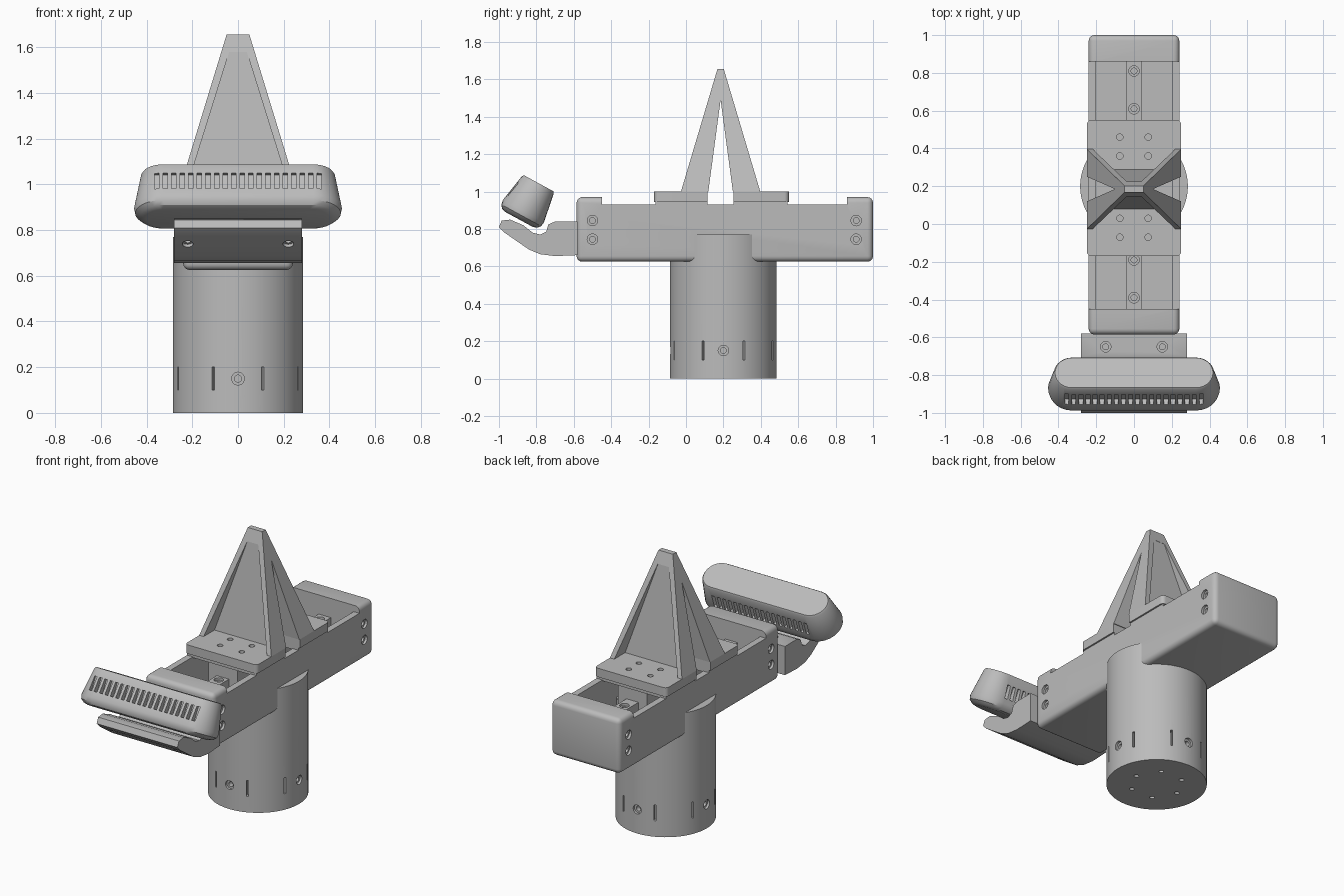
import bpy, bmesh, math
from mathutils import Matrix, Vector

old = bpy.data.objects.get("Cube")
if old:
    bpy.data.objects.remove(old)

grey = bpy.data.materials.new("plain grey")
grey.use_nodes = True
grey.diffuse_color = (0.5, 0.5, 0.5, 1)
grey.node_tree.nodes["Principled BSDF"].inputs["Base Color"].default_value = (0.5, 0.5, 0.5, 1)


# Helpers
def finish(bm, name, matrix=None):
    if matrix:
        bm.transform(matrix)
    bmesh.ops.recalc_face_normals(bm, faces=bm.faces)
    mesh = bpy.data.meshes.new(name)
    bm.to_mesh(mesh)
    bm.free()
    obj = bpy.data.objects.new(name, mesh)
    bpy.context.collection.objects.link(obj)
    mesh.materials.append(grey)
    return obj


def box(bm, lo, hi, matrix=Matrix()):
    lo, hi = Vector(lo), Vector(hi)
    m = matrix @ Matrix.Translation((lo + hi) / 2) @ Matrix.Diagonal((*(hi - lo), 1))
    return bmesh.ops.create_cube(bm, size=1, matrix=m)["verts"]


def cyl(bm, pos, axis, r, depth, seg=20):
    turn = Vector(axis).to_track_quat("Z", "Y").to_matrix().to_4x4()
    bmesh.ops.create_cone(bm, cap_ends=True, segments=seg, radius1=r, radius2=r,
                          depth=depth, matrix=Matrix.Translation(pos) @ turn)


def loft(bm, rings):
    rows = [[bm.verts.new(p) for p in ring] for ring in rings]
    n = len(rows[0])
    for a, b in zip(rows, rows[1:]):
        for i in range(n):
            bm.faces.new((a[i], a[(i + 1) % n], b[(i + 1) % n], b[i]))
    bm.faces.new(rows[0])
    bm.faces.new(rows[-1])


def rect(x, y0, y1, z):
    return [(-x, y0, z), (x, y0, z), (x, y1, z), (-x, y1, z)]


def cut(target, bm):
    cutter = finish(bm, "cutter")
    mod = target.modifiers.new("cut", "BOOLEAN")
    mod.operation, mod.solver, mod.object = "DIFFERENCE", "EXACT", cutter
    bpy.context.view_layer.objects.active = target
    bpy.ops.object.modifier_apply(modifier=mod.name)
    bpy.data.objects.remove(cutter)


def screw_holes(target, spots, r=0.028, depth=0.03):
    # wide counterbore, then a narrow deeper bore
    for radius, d in ((r, depth), (r * 0.55, depth * 3)):
        bm = bmesh.new()
        for pos, axis in spots:
            cyl(bm, pos, axis, radius, d)
        cut(target, bm)


# Column with slots, side screws and base holes
CY = 0.2
bm = bmesh.new()
cyl(bm, (0, CY, 0.385), (0, 0, 1), 0.285, 0.77, 96)
column = finish(bm, "column")
bm = bmesh.new()
for i in range(8):
    spin = Matrix.Translation((0, CY, 0)) @ Matrix.Rotation(math.pi * (i + 0.5) / 4, 4, "Z")
    box(bm, (0.26, -0.006, 0.1), (0.32, 0.006, 0.2), spin)
for i in range(6):
    a = math.pi * i / 3
    cyl(bm, (0.15 * math.cos(a), CY + 0.15 * math.sin(a), 0), (0, 0, 1), 0.014, 0.06, 12)
cut(column, bm)
dirs = [(1, 0), (-1, 0), (0, 1), (0, -1)]
screw_holes(column, [((0.285 * x, CY + 0.285 * y, 0.15), (x, y, 0)) for x, y in dirs])

# Long body with raised rounded ends and an open tray
bm = bmesh.new()
box(bm, (-0.24, -0.585, 0.625), (0.24, 1.0, 0.97))
bmesh.ops.bevel(bm, geom=bm.edges[:], offset=0.03, segments=4, profile=0.5, affect="EDGES")
body = finish(bm, "body")
bm = bmesh.new()
box(bm, (-0.4, -0.45, 0.93), (0.4, 0.86, 1.2))
cut(body, bm)
bm = bmesh.new()
box(bm, (-0.2, -0.45, 0.72), (0.2, 0.86, 1.1))
cut(body, bm)
screw_holes(body, [((0.24 * s, y, z), (s, 0, 0))
                   for s in (-1, 1) for y in (-0.5, 0.91) for z in (0.745, 0.845)])

# Centre rail and the block under the mount
bm = bmesh.new()
box(bm, (-0.042, -0.46, 0.71), (0.042, 0.87, 0.85))
rail = finish(bm, "rail")
screw_holes(rail, [((0, y, 0.85), (0, 0, 1)) for y in (-0.39, -0.19, 0.61, 0.81)])
for name, y0, y1 in (("front_block", -0.15, 0.11), ("rear_block", 0.26, 0.53)):
    bm = bmesh.new()
    box(bm, (-0.1, y0, 0.71), (0.1, y1, 0.94))
    finish(bm, name)

# Mount plate, split in the middle, with eight holes
bm = bmesh.new()
box(bm, (-0.25, -0.17, 0.945), (0.25, 0.55, 1.0))
corners = [e for e in bm.edges if abs(e.verts[0].co.z - e.verts[1].co.z) > 0.01]
bmesh.ops.bevel(bm, geom=corners, offset=0.025, segments=5, profile=0.5, affect="EDGES")
plate = finish(bm, "mount_plate")
bm = bmesh.new()
box(bm, (-0.24, -0.162, 0.925), (0.24, 0.542, 0.945))
plate_base = finish(bm, "mount_plate_base")
for part in (plate, plate_base):
    bm = bmesh.new()
    box(bm, (-0.5, 0.115, 0.8), (0.5, 0.255, 1.2))
    cut(part, bm)
bm = bmesh.new()
for x in (-0.075, 0.075):
    for y in (-0.07, 0.03, 0.36, 0.46):
        cyl(bm, (x, y, 1.0), (0, 0, 1), 0.017, 0.06)
cut(plate, bm)

# Tower: tapered block, opened through the sides, pocketed front and back
MID = 0.185
bm = bmesh.new()
loft(bm, [rect(0.25, MID - 0.212, MID + 0.212, 1.0), rect(0.05, MID - 0.017, MID + 0.017, 1.655)])
tower = finish(bm, "tower")
bm = bmesh.new()
loft(bm, [[(x, MID - 0.075, 0.93), (x, MID + 0.075, 0.93), (x, MID, 1.49)] for x in (-0.5, 0.5)])
cut(tower, bm)
for s in (-1, 1):
    bm = bmesh.new()
    loft(bm, [rect(0.235, MID + s * 0.11, MID + s * 0.5, 0.95),
              rect(0.038, MID + s * 0.038, MID + s * 0.5, 1.58)])
    cut(tower, bm)

# Curved bracket at the front
side = [(-0.58, 0.84), (-0.70, 0.84), (-0.735, 0.825), (-0.748, 0.785), (-0.78, 0.77),
        (-0.82, 0.78), (-0.87, 0.82), (-0.94, 0.85), (-0.985, 0.845), (-1.0, 0.81),
        (-0.97, 0.78), (-0.84, 0.69), (-0.78, 0.665), (-0.70, 0.655), (-0.58, 0.66)]
bm = bmesh.new()
loft(bm, [[(x, y, z) for y, z in side] for x in (-0.28, 0.28)])
bracket = finish(bm, "bracket")
screw_holes(bracket, [((x, -0.65, 0.84), (0, 0, 1)) for x in (-0.15, 0.15)])
screw_holes(bracket, [((x, -0.91, 0.74), (0, 0.6, 0.8)) for x in (-0.22, 0.22)], 0.024)

# Tilted sensor bar: stacked rounded outlines with vents
tilt = Matrix.Translation((0, -0.893, 0.851)) @ Matrix.Rotation(math.radians(-28.6), 4, "X")


def pill(length, half, z, n=14):
    pts = []
    for s in (1, -1):
        for i in range(n + 1):
            a = math.pi * (i / n - 0.5)
            pts.append((s * (length - half + half * math.cos(a)), s * half * math.sin(a), z))
    return pts


bm = bmesh.new()
loft(bm, [pill(*p) for p in ((0.40, 0.085, 0), (0.43, 0.108, 0.008), (0.45, 0.121, 0.025),
                             (0.455, 0.125, 0.05), (0.425, 0.097, 0.21), (0.418, 0.09, 0.22))])
bar = finish(bm, "sensor_bar", tilt)
bm = bmesh.new()
for i in range(20):
    x = (i - 9.5) * 0.0375
    if abs(x) < 0.34:
        box(bm, (x - 0.01, 0.085, 0.08), (x + 0.01, 0.16, 0.16), tilt)
    box(bm, (x - 0.01, -0.16, 0.085), (x + 0.01, -0.085, 0.17), tilt)
cut(bar, bm)

# Smooth the round parts, keep hard edges
bpy.ops.object.select_all(action="DESELECT")
for obj in (column, body, plate, bracket, bar, rail):
    obj.select_set(True)
bpy.context.view_layer.objects.active = body
bpy.ops.object.shade_smooth_by_angle(angle=math.radians(32))
